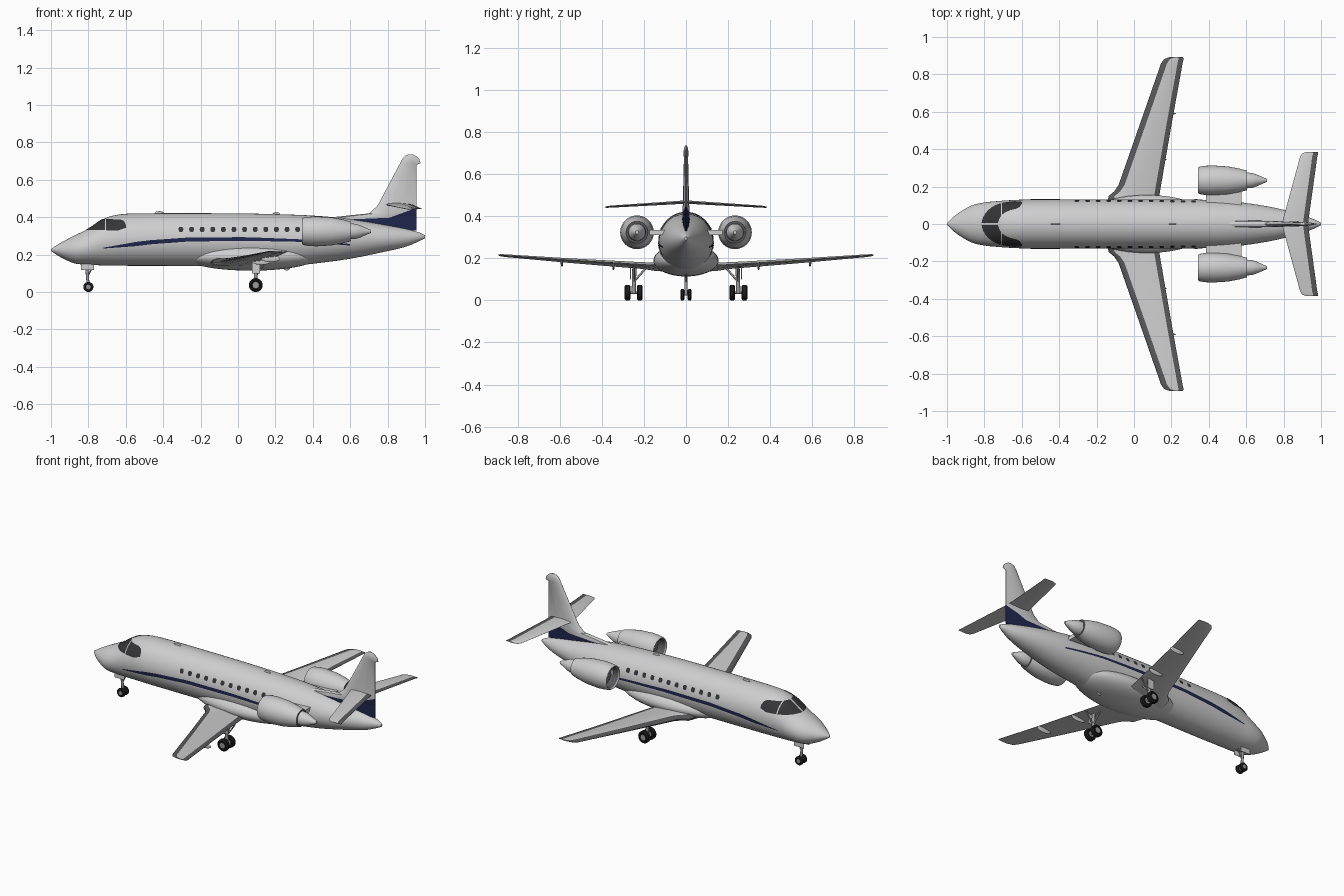
import bpy, bmesh, math
from mathutils import Vector

if "Cube" in bpy.data.objects:
    bpy.data.objects.remove(bpy.data.objects["Cube"])

def mat(name, r, g, b):
    m = bpy.data.materials.new(name)
    m.diffuse_color = (r, g, b, 1)
    m.use_nodes = True
    m.node_tree.nodes["Principled BSDF"].inputs["Base Color"].default_value = m.diffuse_color
    return m

BODY = mat("light_grey_paint", .62, .62, .63)
DARK = mat("dark_grey_edge", .10, .10, .105)
BLUE = mat("navy_blue", .014, .02, .075)
GLASS = mat("dark_glass", .035, .035, .038)
TIRE = mat("black_rubber", .012, .012, .012)
METAL = mat("metal_grey", .33, .33, .34)

def make(name, verts, faces, mats, idx=None, recalc=True):
    me = bpy.data.meshes.new(name)
    me.from_pydata(verts, [], faces)
    for m in mats:
        me.materials.append(m)
    if idx:
        me.polygons.foreach_set("material_index", idx)
    if recalc:
        bm = bmesh.new()
        bm.from_mesh(me)
        bmesh.ops.recalc_face_normals(bm, faces=bm.faces)
        bm.to_mesh(me)
        bm.free()
    ob = bpy.data.objects.new(name, me)
    bpy.context.collection.objects.link(ob)
    return ob

def loft(name, rings, mats, rule=lambda i, j: 0):
    """Closed rings joined in order, capped at both ends; rule(ring, column) picks the colour."""
    n = len(rings[0])
    verts = [p for r in rings for p in r]
    faces, idx = [], []
    for i in range(len(rings) - 1):
        for j in range(n):
            k = (j + 1) % n
            faces.append((i*n + j, i*n + k, (i+1)*n + k, (i+1)*n + j))
            idx.append(rule(i, j))
    faces += [tuple(range(n)), tuple(range(len(verts) - n, len(verts)))]
    return make(name, verts, faces, mats, idx + [0, 0])

def revolve(name, prof, loc, axis, mats, rule, n=32):
    """Profile of (along, radius) turned about the x or y axis."""
    rings = []
    for a, r in prof:
        ring = []
        for j in range(n):
            c, s = r * math.cos(2*math.pi*j/n), r * math.sin(2*math.pi*j/n)
            p = (a, c, s) if axis == 'x' else (c, a, s)
            ring.append(tuple(Vector(p) + Vector(loc)))
        rings.append(ring)
    return loft(name, rings, mats, rule)

def rod(name, p, q, r, m):
    p, q = Vector(p), Vector(q)
    rot = (q - p).to_track_quat('Z', 'Y')
    ring = [rot @ Vector((r*math.cos(a), r*math.sin(a), 0)) for a in [math.pi*k/6 for k in range(12)]]
    return loft(name, [[tuple(p + v) for v in ring], [tuple(q + v) for v in ring]], [m])

def box(name, lo, hi, m):
    ring = lambda z: [(lo[0], lo[1], z), (hi[0], lo[1], z), (hi[0], hi[1], z), (lo[0], hi[1], z)]
    return loft(name, [ring(lo[2]), ring(hi[2])], [m])

def blob(name, c, s, m, n=32):
    prof = [(-math.cos(math.pi*i/n), max(math.sin(math.pi*i/n), .002)) for i in range(n + 1)]
    ob = revolve(name, prof, (0, 0, 0), 'x', [m], lambda i, j: 0, n * 2)
    for v in ob.data.vertices:
        v.co = [c[k] + s[k] * v.co[k] for k in range(3)]
    return ob

def lin(x, pts):
    for (a, u), (b, v) in zip(pts, pts[1:]):
        if x <= b:
            return u + (v - u) * max(0, (x - a) / (b - a))
    return pts[-1][1]

# Fuselage stations: x, top z, bottom z, half width
S = [(-1, .230, .220, .004), (-.97, .250, .199, .034), (-.93, .273, .176, .064), (-.87, .304, .152, .098),
     (-.8, .338, .146, .115), (-.72, .390, .142, .123), (-.65, .412, .141, .128), (-.55, .42, .14, .131),
     (0, .42, .14, .132), (.3, .413, .142, .131), (.45, .405, .157, .126), (.6, .39, .178, .112),
     (.76, .364, .21, .085), (.9, .337, .243, .048), (.97, .318, .272, .022), (1, .303, .287, .006)]

def fus(x):
    """Smooth centre height, half height and half width at x."""
    i = max([k for k in range(len(S) - 1) if S[k][0] <= x] or [0])
    a, b = S[i], S[i+1]
    p, q = S[max(i-1, 0)], S[min(i+2, len(S)-1)]
    h = b[0] - a[0]
    t = (x - a[0]) / h
    out = []
    for k in (1, 2, 3):
        m0, m1 = h*(b[k]-p[k])/(b[0]-p[0]), h*(q[k]-a[k])/(q[0]-a[0])
        out.append((2*t**3-3*t*t+1)*a[k] + (t**3-2*t*t+t)*m0 + (3*t*t-2*t**3)*b[k] + (t**3-t*t)*m1)
    return (out[0]+out[1])/2, (out[0]-out[1])/2, out[2]

rings = []
for i in range(121):
    x = -math.cos(math.pi * i / 120)
    c, h, w = fus(x)
    rings.append([(x, w*math.cos(2*math.pi*j/64), c + h*math.sin(2*math.pi*j/64)) for j in range(64)])
loft("fuselage", rings, [BODY])

def patch(name, x0, x1, lo, hi, m, nx=12, nt=6, off=.003):
    """Thin painted plates following both fuselage sides between heights lo(x) and hi(x)."""
    verts, faces = [], []
    for side in (1, -1):
        base = len(verts)
        for i in range(nx + 1):
            x = x0 + (x1 - x0) * i / nx
            c, h, w = fus(x)
            ang = [math.asin(max(-1, min(.999, (f(x) - c) / h))) for f in (lo, hi)]
            for j in range(nt + 1):
                t = ang[0] + (ang[1] - ang[0]) * j / nt
                verts.append((x, side*(w + off)*math.cos(t), c + (h + off)*math.sin(t)))
        for i in range(nx):
            for j in range(nt):
                a = base + i*(nt+1) + j
                f = (a, a + nt + 1, a + nt + 2, a + 1)
                faces.append(f if side < 0 else f[::-1])
    make(name, verts, faces, [m], recalc=False)

# Side stripe, cockpit glass and cabin windows
mid = [(-.72, .235), (-.47, .266), (-.26, .281), (.06, .283), (.33, .275), (.6, .253)]
wid = [(-.72, .002), (-.55, .011), (0, .010), (.6, .004)]
patch("side_stripe", -.72, .6, lambda x: lin(x, mid) - lin(x, wid), lambda x: lin(x, mid) + lin(x, wid),
      BLUE, 90, 3, .002)
glass_lo = lambda x: lin(x, [(-.82, .33), (-.64, .328), (-.6, .342)])
glass_hi = lambda x: lin(x, [(-.82, .388), (-.63, .386), (-.61, .378), (-.6, .36)])
patch("windscreen", -.815, -.712, glass_lo, glass_hi, GLASS, 24, 12)
patch("cockpit_side_window", -.706, -.6, glass_lo, glass_hi, GLASS, 20, 8)
for k in range(12):
    xc = -.305 + .0567 * k
    half = lambda x: .013 * max(0, 1 - abs((x - xc) / .0135)**4)**.5
    patch("cabin_window", xc - .0135, xc + .0135, lambda x: .334 - half(x), lambda x: .334 + half(x), GLASS, 10, 3, .002)

# Belly fairing and roof antennas
blob("belly_fairing", (.07, 0, .19), (.36, .155, .076), BODY)
blob("front_antenna", (-.42, 0, .422), (.025, .004, .010), BODY, 10)
blob("rear_antenna", (.205, 0, .417), (.02, .004, .010), BODY, 10)
blob("belly_antenna", (.26, 0, .135), (.02, .004, .02), BODY, 10)

def foil(name, half, le_dark):
    """Full-span wing from half sections (y, lead x, trail x, z, thickness) with dark upper edge strips."""
    secs = [(-s[0],) + s[1:] for s in half[:0:-1]] + half
    rings = []
    for y, le, te, z, t in secs:
        a, b = le + .032, te - .027
        up = [(le, 0), (le + .003, .4), (le + .012, .72), (a, .95), ((a + b)/2, 1), (b, .45), (te, .06)]
        rings.append([(x, y, z + f*t/2) for x, f in up] + [(x, y, z - f*t/2) for x, f in up[:0:-1]])
    return loft(name, rings, [BODY, DARK], lambda i, j: int(j == 5 or (le_dark and j in (0, 1, 2, 12))))

foil("wing", [(0, -.17, .13, .152, .045), (.15, -.135, .135, .161, .04), (.175, -.105, .139, .163, .036),
              (.21, -.082, .145, .166, .032), (.55, .037, .204, .189, .022), (.86, .145, .260, .213, .013),
              (.882, .162, .265, .215, .010), (.892, .188, .262, .216, .006)], True)
foil("tailplane", [(0, .79, .93, .468, .016), (.36, .888, .98, .446, .010), (.378, .9, .985, .444, .007),
                   (.385, .92, .982, .444, .004)], False)

# Fin from sections z, lead x, trail x, half thickness; navy base cut along two sloping lines
F = [(.33, .43, .955, .018), (.395, .46, .955, .018), (.408, .58, .955, .017), (.42, .70, .955, .017),
     (.46, .745, .955, .015), (.68, .862, .955, .010), (.688, .866, .976, .011), (.71, .878, .97, .011),
     (.727, .893, .952, .009), (.736, .912, .935, .004)]
rings = []
for z, a, b, t in F:
    side = [(0, .05), (.03, .4), (.12, .8), (.35, 1), (.65, .8), (1, .12)]
    rings.append([(a + (b-a)*u, t*f, z) for u, f in side] + [(a + (b-a)*u, -t*f, z) for u, f in side[::-1]])
fin = loft("fin", rings, [BODY, BLUE])
bm = bmesh.new()
bm.from_mesh(fin.data)
for x, z, s in ((.6, .388, .043), (.81, .397, .366)):
    bmesh.ops.bisect_plane(bm, geom=bm.verts[:] + bm.edges[:] + bm.faces[:],
                           plane_co=(x, 0, z), plane_no=(-s, 0, 1))
for f in bm.faces:
    c = f.calc_center_median()
    f.material_index = int(c.z < max(.388 + .043*(c.x - .6), .397 + .366*(c.x - .81)))
bm.to_mesh(fin.data)
bm.free()

wheel_half = [(1, 0), (1, .5), (.6, .55), (1, .62), (1, .8), (.6, 1)]

def wheel(name, x, y, r, w):
    prof = [(-a*w, max(q*r, .0005)) for a, q in wheel_half] + [(a*w, max(q*r, .0005)) for a, q in wheel_half[::-1]]
    revolve(name, prof, (x, y, r), 'y', [TIRE, METAL], lambda i, j: int(i < 1 or i > 9), 28)

# Parts repeated on both sides
nacelle = [(.372, .001), (.40, .02), (.40, .06), (.352, .062), (.343, .068), (.35, .073), (.38, .078), (.42, .08),
           (.5, .075), (.56, .064), (.605, .052), (.605, .042), (.63, .04), (.655, .032), (.71, .008), (.71, .001)]

def engine_paint(i, j):
    if i == 1:
        return 1 + j % 2
    return 1 if i in (2, 10) else 2 if i in (0, 3) else 0

for s in (1, -1):
    revolve("engine", nacelle, (0, s*.233, .324), 'x', [BODY, DARK, METAL], engine_paint, 48)
    y0, y1 = sorted((s*.09, s*.175))
    box("engine_pylon", (.385, y0, .311), (.575, y1, .335), BODY)
    for y, x, z in ((.345, .125, .163), (.59, .175, .178)):
        blob("flap_fairing", (x, s*y, z), (.05, .006, .018), BODY, 12)
    for y in (.22, .278):
        wheel("main_wheel", .095, s*y, .037, .014)
    rod("main_axle", (.095, s*.21, .037), (.095, s*.288, .037), .006, METAL)
    rod("main_strut", (.095, s*.249, .035), (.095, s*.245, .17), .010, METAL)
    rod("main_brace", (.095, s*.247, .09), (.095, s*.19, .155), .005, METAL)
    rod("drag_brace", (.1, s*.247, .09), (.15, s*.245, .165), .004, METAL)
    y0, y1 = sorted((s*.262, s*.266))
    box("main_gear_door", (.075, y0, .10), (.118, y1, .168), BODY)
    wheel("nose_wheel", -.8, s*.017, .027, .009)
    y0, y1 = sorted((s*.026, s*.029))
    box("nose_gear_door", (-.84, y0, .118), (-.77, y1, .155), BODY)
rod("nose_axle", (-.8, -.026, .027), (-.8, .026, .027), .004, METAL)
rod("nose_strut", (-.8, 0, .027), (-.812, 0, .16), .008, METAL)
rod("nose_brace", (-.805, 0, .08), (-.77, 0, .15), .004, METAL)

# Smooth shading with crisp edges
for ob in bpy.data.objects:
    ob.select_set(True)
    bpy.context.view_layer.objects.active = ob
bpy.ops.object.shade_smooth_by_angle(angle=math.radians(35))
